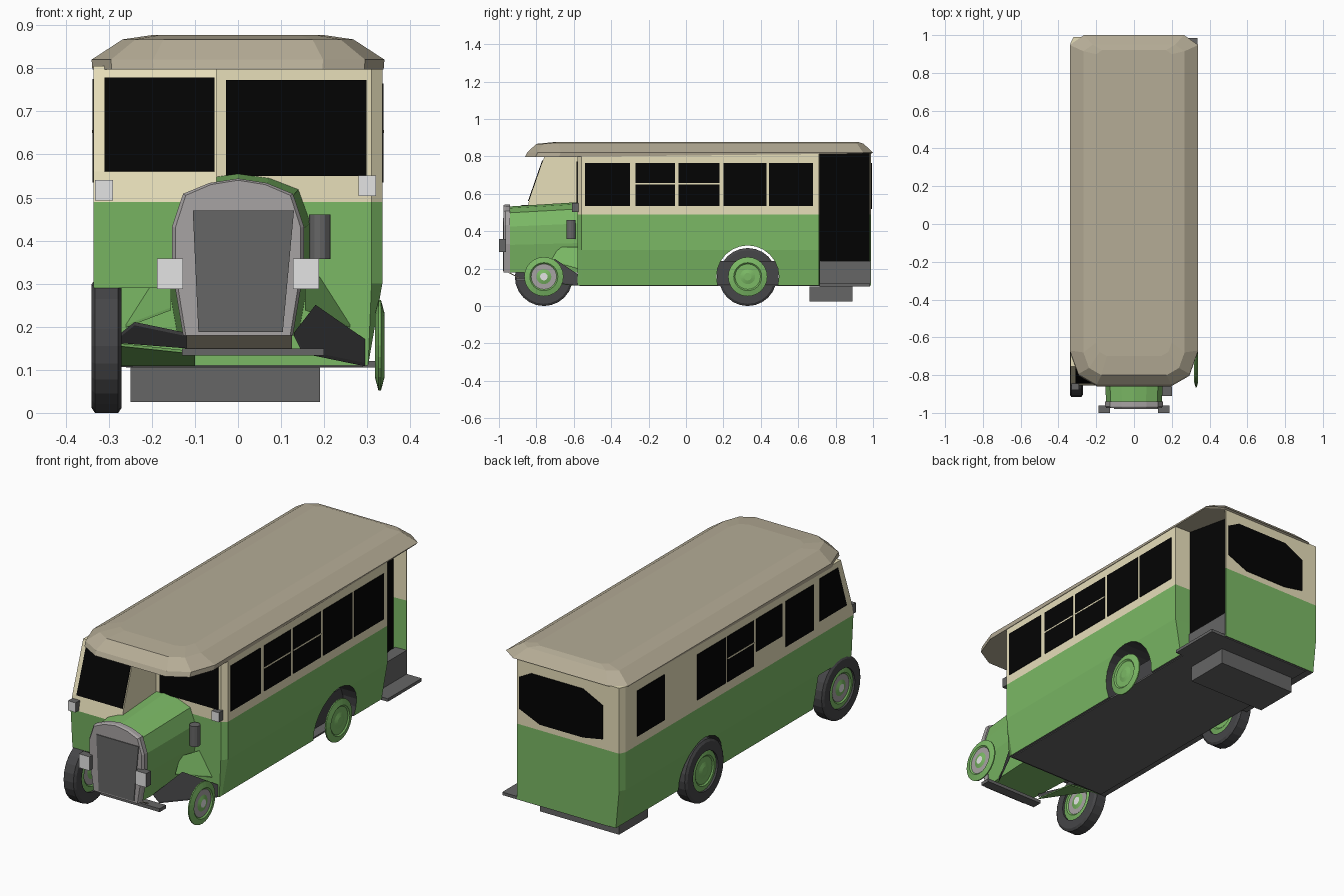
import bpy, bmesh, math
from mathutils import Vector

old = bpy.data.objects.get("Cube")
if old:
    bpy.data.objects.remove(old, do_unlink=True)

# Materials, given as display colours and converted to linear
PALETTE = {
    "green paint": (123, 185, 101), "cream paint": (236, 227, 190),
    "beige roof": (181, 172, 150), "black glass": (1, 1, 1),
    "dark rubber": (70, 70, 72), "mid grey": (102, 102, 102),
    "radiator grey": (167, 163, 163), "lamp grey": (228, 228, 228),
}
GREEN, CREAM, ROOF, GLASS, RUBBER, GREY, SHELL, LAMP = range(8)
MATS = []
for name, rgb in PALETTE.items():
    col = [((c / 255 + 0.055) / 1.055) ** 2.4 for c in rgb] + [1]
    m = bpy.data.materials.new(name)
    m.use_nodes = True
    m.diffuse_color = col
    m.node_tree.nodes["Principled BSDF"].inputs["Base Color"].default_value = col
    MATS.append(m)


def finish(name, bm, colour):
    """Make an object; colour is an index, a rule on (centre, normal), or None."""
    bmesh.ops.recalc_face_normals(bm, faces=bm.faces)
    if colour is not None:
        for f in bm.faces:
            f.material_index = colour(f.calc_center_median(), f.normal) if callable(colour) else colour
    me = bpy.data.meshes.new(name)
    bm.to_mesh(me)
    bm.free()
    for m in MATS:
        me.materials.append(m)
    ob = bpy.data.objects.new(name, me)
    bpy.context.collection.objects.link(ob)
    return ob


def loft(name, rings, colour):
    """Skin a stack of equal-length point rings and cap both ends."""
    bm = bmesh.new()
    vs = [[bm.verts.new(p) for p in r] for r in rings]
    n = len(vs[0])
    for a, b in zip(vs, vs[1:]):
        for i in range(n):
            j = (i + 1) % n
            bm.faces.new((a[i], a[j], b[j], b[i]))
    bm.faces.new(vs[0])
    bm.faces.new(vs[-1])
    return finish(name, bm, colour)


def box(name, x, y, z, colour):
    rect = [(x[0], y[0]), (x[1], y[0]), (x[1], y[1]), (x[0], y[1])]
    return loft(name, [[(*p, h) for p in rect] for h in z], colour)


def plate(name, pts, offset, colour):
    """Thin sheet: a polygon pushed along an offset vector."""
    o = Vector(offset)
    return loft(name, [[Vector(p) - o * 0.3 for p in pts], [Vector(p) + o for p in pts]], colour)


def lathe(name, centre, profile, colours, seg=24):
    """Spin (x offset, radius) points round the x axis; one colour per band."""
    bm = bmesh.new()
    cx, cy, cz = centre
    rings = []
    for dx, r in profile:
        rings.append([bm.verts.new((cx + dx, cy + r * math.cos(2 * math.pi * k / seg),
                                    cz + r * math.sin(2 * math.pi * k / seg))) for k in range(seg)])
    for a, b, c in zip(rings, rings[1:], colours):
        for i in range(seg):
            j = (i + 1) % seg
            bm.faces.new((a[i], a[j], b[j], b[i])).material_index = c
    bmesh.ops.remove_doubles(bm, verts=bm.verts, dist=0.0005)
    return finish(name, bm, None)


def two_tone(c, n):
    if n.z < -0.9:
        return GREY
    return GREEN if c.z < 0.49 else CREAM


# Saloon body with the open rear corner
PLAN = [(-.335, -.58), (.31, -.58), (.335, -.56), (.335, .712), (.245, .715), (.18, .98),
        (.25, .984), (.25, .99), (-.32, .99), (-.335, .96)]


def body_colour(c, n):
    if .19 < c.x < .235 and .8 < c.y < .9 and abs(n.z) < .1:
        return GLASS
    return two_tone(c, n)


def body_ring(z, half):
    return [(max(-half, min(half, x)), y, z) for x, y in PLAN]


body = loft("saloon_body", [body_ring(.11, .302), body_ring(.30, .335),
                            body_ring(.49, .335), body_ring(.82, .335)], body_colour)

# Rear wheel arches cut through the body
cutter = lathe("arch_cutter", (0, .33, .157),
               [(-.5, 0), (-.5, .167), (.5, .167), (.5, 0)], [RUBBER] * 3)
cutter.hide_render = True
mod = body.modifiers.new("arches", "BOOLEAN")
mod.operation, mod.solver, mod.object = "DIFFERENCE", "EXACT", cutter
bpy.context.view_layer.objects.active = body
bpy.ops.object.modifier_apply(modifier=mod.name)
bpy.data.objects.remove(cutter, do_unlink=True)

box("floor_pan", (-.27, .29), (-.57, .72), (.106, .114), GREY)
box("axle_box", (-.2, .24), (.165, .495), (.114, .24), RUBBER)
box("rear_platform", (-.26, .335), (.715, .985), (.105, .12), GREY)
box("platform_riser", (.19, .252), (.716, .986), (.12, .24), GREY)
box("rear_step", (-.25, .19), (.66, .89), (.025, .105), GREY)


# Roof, with chamfered ends and a front peak; the eaves dip at the front
def roof_ring(z, w, front, back, cut, rise=0.0):
    half = [(w, back - cut * .7, z + rise), (w - cut, back, z + rise)]
    nose = [(w - 1.9 * cut, front, z), (w - cut * .6, front + cut * .75, z), (w, front + 2.4 * cut, z)]
    right = nose + half
    return right + [(-x, y, h) for x, y, h in reversed(right)]


loft("roof", [roof_ring(.797, .338, -.86, .99, .075, .018), roof_ring(.82, .34, -.85, 1.0, .075),
              roof_ring(.867, .268, -.80, .95, .05), roof_ring(.877, .20, -.70, .92, .03)], ROOF)

# Half cab beside the bonnet, with a raked windscreen
CAB = [(.29, -.84), (.49, -.855), (.56, -.84), (.805, -.755)]
loft("driver_cab", [[(-.335, y, z), (-.05, y, z), (-.05, -.57, z), (-.335, -.57, z)]
                    for z, y in CAB], two_tone)
plate("cab_windscreen", [(-.31, -.84, .56), (-.055, -.84, .56), (-.055, -.764, .778), (-.31, -.764, .778)],
      (0, -.005, .001), GLASS)
plate("cab_door_window", [(-.335, -.80, .56), (-.335, -.585, .56), (-.335, -.585, .775), (-.335, -.73, .775)],
      (-.003, 0, 0), GLASS)
plate("bulkhead_window", [(-.028, -.58, .55), (.298, -.58, .55), (.298, -.58, .773), (-.028, -.58, .773)],
      (0, -.005, 0), GLASS)


# Side windows
def side_window(name, side, y0, y1, z0=.535, z1=.765):
    x = side * .335
    plate(name, [(x, y0, z0), (x, y1, z0), (x, y1, z1), (x, y0, z1)], (side * .003, 0, 0), GLASS)


def window_bar(name, side, y0, y1):
    x = side * .337
    box(name, (x - .002, x + .002), (y0, y1), (.65, .657), CREAM)


for i, (a, b) in enumerate([(-.54, -.30), (-.27, -.06), (-.04, .18), (.20, .43), (.445, .68)]):
    side_window(f"left_window_{i}", 1, a, b)
    if i in (1, 2):
        window_bar(f"left_window_bar_{i}", 1, a, b)
for i, (a, b) in enumerate([(.65, .87), (.165, .39), (-.06, .15), (-.285, -.08), (-.535, -.315)]):
    side_window(f"right_window_{i}", -1, a, b, .60 if i == 3 else .535)
window_bar("right_window_bar", -1, -.06, .15)

# Rear window with cut corners
plate("rear_window", [(x, .99, z) for x, z in [
    (.235, .57), (.235, .73), (.17, .765), (-.12, .765), (-.23, .71), (-.23, .54), (-.12, .52), (.12, .52)]],
    (0, .004, 0), GLASS)

# Bonnet and radiator from one half profile
HALF = [(.125, .18), (.15, .33), (.15, .43), (.125, .505), (.065, .53)]
ARCH = HALF + [(0, .54)] + [(-x, z) for x, z in reversed(HALF)]


def arch_ring(y, sx=1.0, dz=0.0):
    return [(x * sx, y, z + dz * (z - .18) / .36) for x, z in ARCH]


loft("bonnet", [arch_ring(-.95, .98, -.008), arch_ring(-.58, 1.12, .015)], GREEN)
loft("radiator_shell", [arch_ring(-.975, .97), arch_ring(-.965, 1.02, .004), arch_ring(-.94, 1.02, .004)], SHELL)
plate("radiator_grille", [(-.092, -.975, .188), (.104, -.975, .188), (.13, -.975, .47), (-.105, -.975, .47)],
      (0, -.004, 0), GREY)
plate("radiator_apron", [(-.12, -.955, .185), (.125, -.955, .185), (.125, -.89, .15), (-.12, -.89, .15)],
      (0, -.003, -.003), ROOF)
box("front_bumper", (-.13, .2), (-.91, -.86), (.133, .15), GREY)


# Lamps with pale lenses facing forward, and horn
def lens(c, n):
    return LAMP if n.y < -.9 else GREY


for s, side in ((1, "left"), (-1, "right")):
    box(f"{side}_headlamp", sorted((s * .128, s * .188)), (-1, -.962), (.288, .358), lens)
box("right_sidelamp", (-.332, -.29), (-.88, -.845), (.493, .541), lens)
box("left_sidelamp", (.28, .32), (-.61, -.575), (.503, .551), lens)
HORN = [(.19 + .025 * math.cos(k * math.pi / 6), -.615 + .025 * math.sin(k * math.pi / 6)) for k in range(12)]
loft("horn", [[(x, y, z) for x, y in HORN] for z in (.357, .46)], GREY)

# Front wings sweeping back to the body
plate("left_wing", [(.13, -.86, .18), (.18, -.70, .245), (.295, -.58, .165),
                    (.295, -.58, .11), (.15, -.84, .14)], (0, 0, .006), RUBBER)
plate("right_wing", [(-.12, -.86, .18), (-.24, -.70, .205), (-.29, -.60, .165), (-.1, -.84, .15)],
      (0, 0, .006), RUBBER)
plate("right_valance", [(-.29, -.62, .158), (-.1, -.84, .138), (-.1, -.6, .11), (-.27, -.58, .11)],
      (0, 0, .005), GREEN)
for s, side in ((1, "left"), (-1, "right")):
    plate(f"{side}_wing_stay", [(s * .155, -.72, .24), (s * .155, -.68, .31), (s * .19, -.58, .31),
                                (s * .26, -.58, .2)], (0, 0, .005), GREEN)

# Wheels: discs on both sides, tyres on the right
TYRE = [(-.035, .1), (-.035, .143), (-.027, .155), (.027, .155), (.035, .143), (.035, .1), (-.035, .1)]
for place, y in (("front", -.76), ("rear", .33)):
    ring = SHELL if place == "front" else GREEN
    hub = [LAMP if place == "front" else GREEN, GREEN, ring, GREEN, GREEN]
    for side, x, t in (("left", .329, .011), ("right", -.305, .031)):
        face = [(t, 0), (t, .02), (t - .006, .04), (t - .006, .068), (t, .075), (t - .008, .105)]
        profile = face + [(-dx, r) for dx, r in reversed(face)]
        lathe(f"{place}_{side}_disc", (x, y, .157), profile, hub + [GREEN] + hub[::-1])
    lathe(f"{place}_right_tyre", (-.305, y, .155), TYRE, [RUBBER] * 6)
